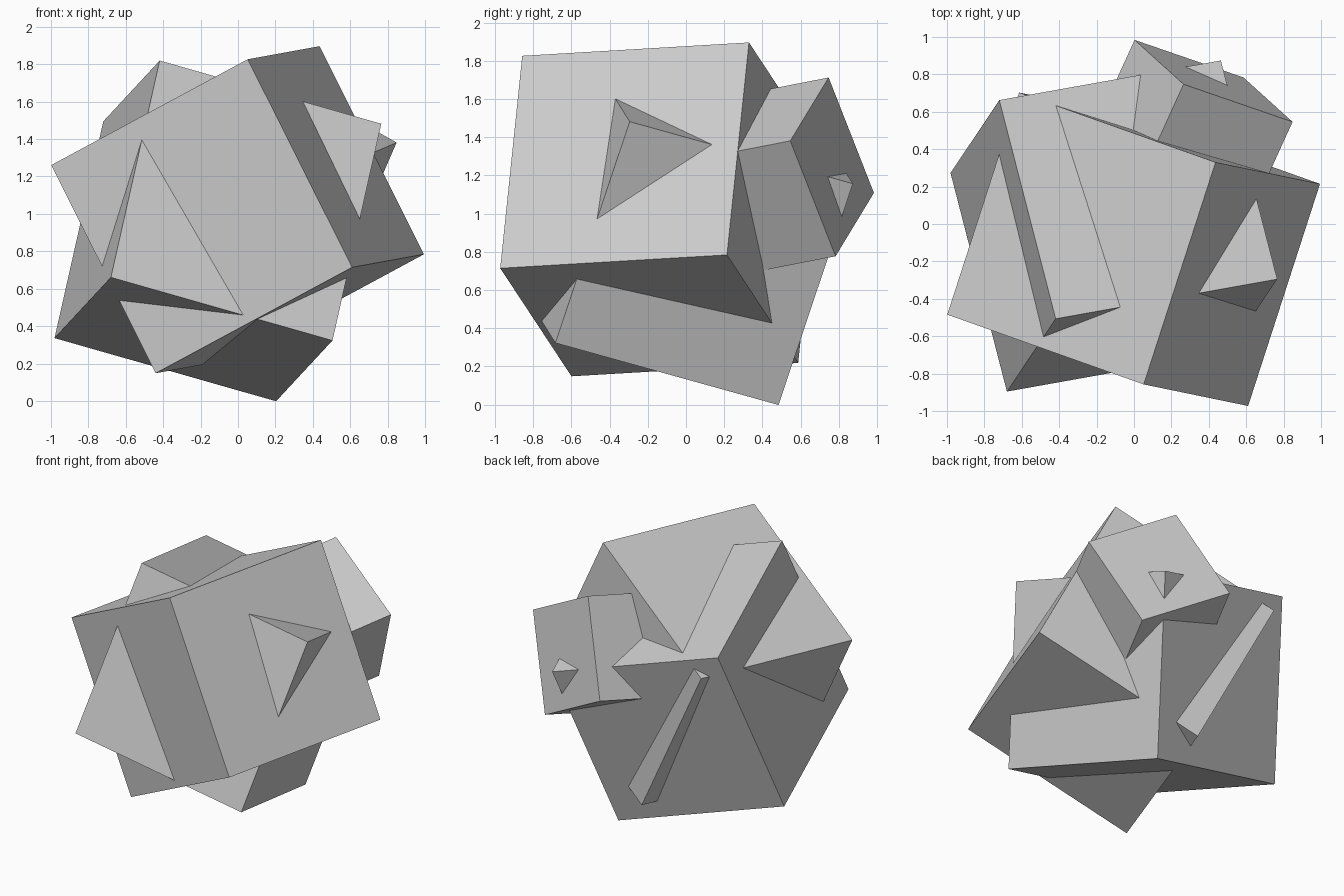
import bpy
import bmesh
from mathutils import Matrix, Vector

if "Cube" in bpy.data.objects:
    bpy.data.objects.remove(bpy.data.objects["Cube"])

grey = bpy.data.materials.new("plain grey")
grey.diffuse_color = (0.6, 0.6, 0.6, 1.0)
grey.use_nodes = True
grey.node_tree.nodes["Principled BSDF"].inputs["Base Color"].default_value = grey.diffuse_color


def tilted_cube(name, centre, size, edge_a, edge_b):
    """Cube whose sides run along edge_a, edge_b and their cross product."""
    a = Vector(edge_a).normalized()
    b = Vector(edge_b)
    b = (b - a * b.dot(a)).normalized()
    c = a.cross(b)
    turn = Matrix((a, b, c)).transposed().to_4x4()

    bm = bmesh.new()
    bmesh.ops.create_cube(bm, size=size)
    mesh = bpy.data.meshes.new(name)
    bm.to_mesh(mesh)
    bm.free()
    mesh.materials.append(grey)
    obj = bpy.data.objects.new(name, mesh)
    obj.matrix_world = Matrix.Translation(centre) @ turn
    bpy.context.collection.objects.link(obj)
    return obj


# Two equal large cubes turned against each other
tilted_cube("front_cube", (-0.002, -0.135, 1.0225), 1.25,
            (0.385, 1.19, 0.07), (0.56, -0.115, -1.115))
tilted_cube("lower_cube", (-0.1075, -0.011, 0.909), 1.25,
            (1.175, 0.21, -0.335), (-0.31, 1.16, -0.32))

# Small cube poking out at the back right
tilted_cube("small_back_cube", (0.2825, 0.4515, 1.184), 0.70,
            (0.58, -0.20, -0.33), (-0.27, 0.24, -0.60))
